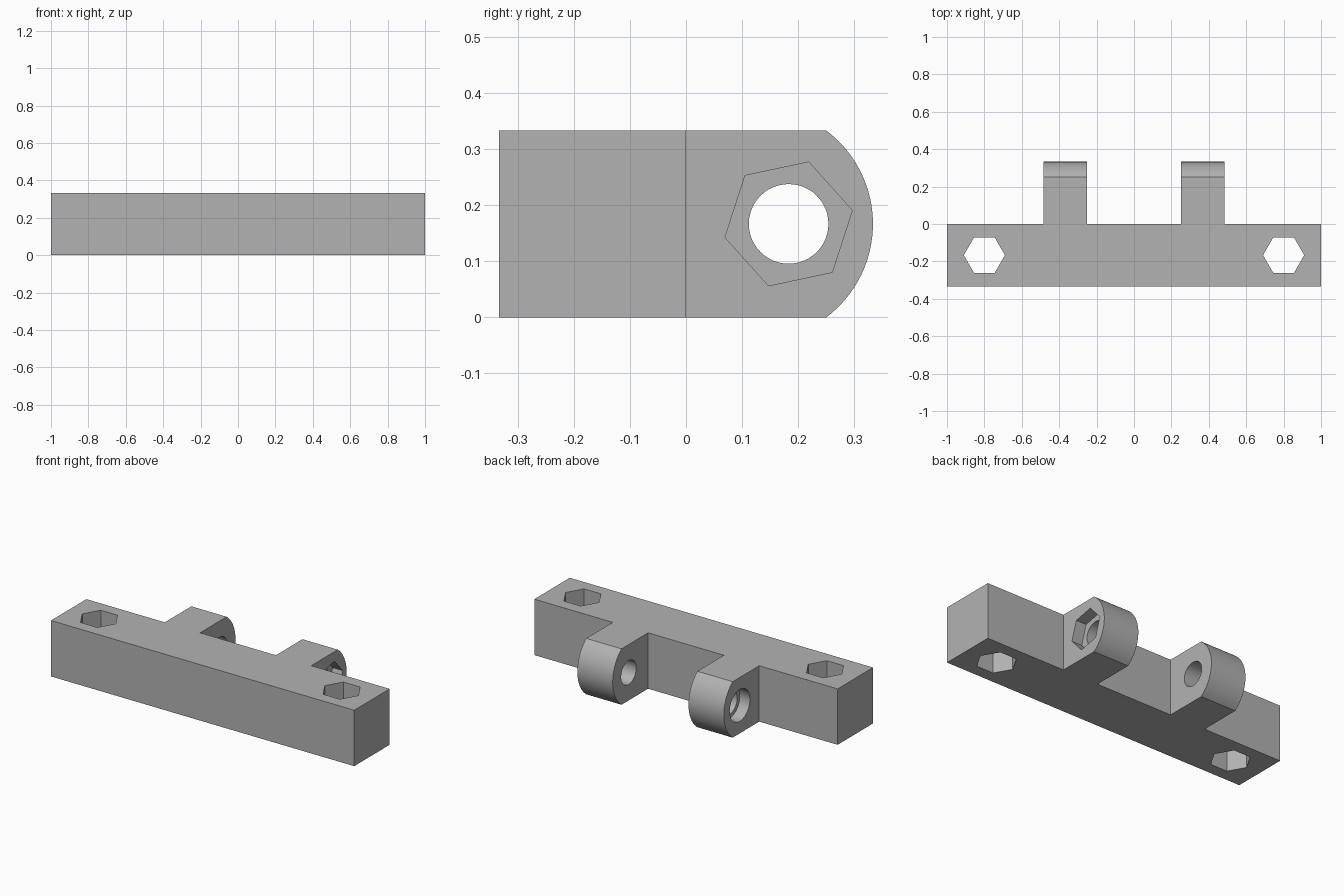
import bpy
import bmesh
from math import atan2, cos, hypot, pi, radians, sin
from mathutils import Matrix, Vector

if "Cube" in bpy.data.objects:
    bpy.data.objects.remove(bpy.data.objects["Cube"])

# Main dimensions
THICK = 1 / 3
MID = THICK / 2
LUG_IN, LUG_OUT = 0.25, 0.483
PIN_Y = 0.183
RECESS = 0.067

grey = bpy.data.materials.new("plain grey")
grey.use_nodes = True
GREY = (0.45, 0.45, 0.45, 1)
grey.diffuse_color = GREY
grey.node_tree.nodes["Principled BSDF"].inputs["Base Color"].default_value = GREY


def prism(name, outline, axis, start, end):
    """Extrude a 2D outline: (x, y) along z, or (y, z) along x."""
    place = (lambda a, b: (a, b, start)) if axis == "z" else (lambda a, b: (start, a, b))
    bm = bmesh.new()
    face = bm.faces.new([bm.verts.new(place(a, b)) for a, b in outline])
    side = bmesh.ops.extrude_face_region(bm, geom=[face])["geom"]
    move = Vector((0, 0, end - start)) if axis == "z" else Vector((end - start, 0, 0))
    bmesh.ops.translate(bm, verts=[v for v in side if isinstance(v, bmesh.types.BMVert)], vec=move)
    bmesh.ops.recalc_face_normals(bm, faces=bm.faces)
    mesh = bpy.data.meshes.new(name)
    bm.to_mesh(mesh)
    bm.free()
    mesh.materials.append(grey)
    obj = bpy.data.objects.new(name, mesh)
    bpy.context.collection.objects.link(obj)
    return obj


def ring(a, b, radius, sides, turn=0.0):
    return [(a + radius * cos(turn + 2 * pi * i / sides),
             b + radius * sin(turn + 2 * pi * i / sides)) for i in range(sides)]


def combine(target, tool, operation):
    """Apply a boolean and discard the tool."""
    tool.hide_render = True
    mod = target.modifiers.new(operation.title(), "BOOLEAN")
    mod.operation, mod.solver, mod.object = operation, "EXACT", tool
    bpy.context.view_layer.objects.active = target
    bpy.ops.object.modifier_apply(modifier=mod.name)
    bpy.data.objects.remove(tool)


# Bar
bar = prism("hinge_bar", [(-1, -THICK), (1, -THICK), (1, 0), (-1, 0)], "z", 0, THICK)

# Two lugs with a shallow rounded end, rooted inside the bar
ARC_Y, FLAT_Y = 0.125, 0.25
radius = hypot(FLAT_Y - ARC_Y, MID)
half = atan2(MID, FLAT_Y - ARC_Y)
STEPS = 32
arc = [(ARC_Y + radius * cos(t), MID + radius * sin(t))
       for t in (half * (2 * i / STEPS - 1) for i in range(STEPS + 1))]
arc[0], arc[-1] = (FLAT_Y, 0), (FLAT_Y, THICK)
profile = [(-0.05, 0)] + arc + [(-0.05, THICK)]
for x0, x1 in ((LUG_IN, LUG_OUT), (-LUG_OUT, -LUG_IN)):
    combine(bar, prism("lug", profile, "x", x0, x1), "UNION")

# Hexagonal holes through the bar ends
for x in (-0.8, 0.8):
    combine(bar, prism("hex_hole", ring(x, -MID, 0.11, 6), "z", -0.1, THICK + 0.1), "DIFFERENCE")

# Pin hole through both lugs
combine(bar, prism("pin_hole", ring(PIN_Y, MID, 0.071, 48), "x", -0.6, 0.6), "DIFFERENCE")

# Nut recess on one outer face, round head recess on the other
combine(bar, prism("nut_recess", ring(PIN_Y, MID, 0.116, 6, radians(12)), "x",
                   LUG_OUT - RECESS, 0.6), "DIFFERENCE")
combine(bar, prism("head_recess", ring(PIN_Y, MID, 0.095, 48), "x",
                   -0.6, RECESS - LUG_OUT), "DIFFERENCE")

# Smooth curved walls, crisp edges
bpy.ops.object.select_all(action="DESELECT")
bar.select_set(True)
bpy.context.view_layer.objects.active = bar
bpy.ops.object.shade_smooth_by_angle(angle=radians(30))
